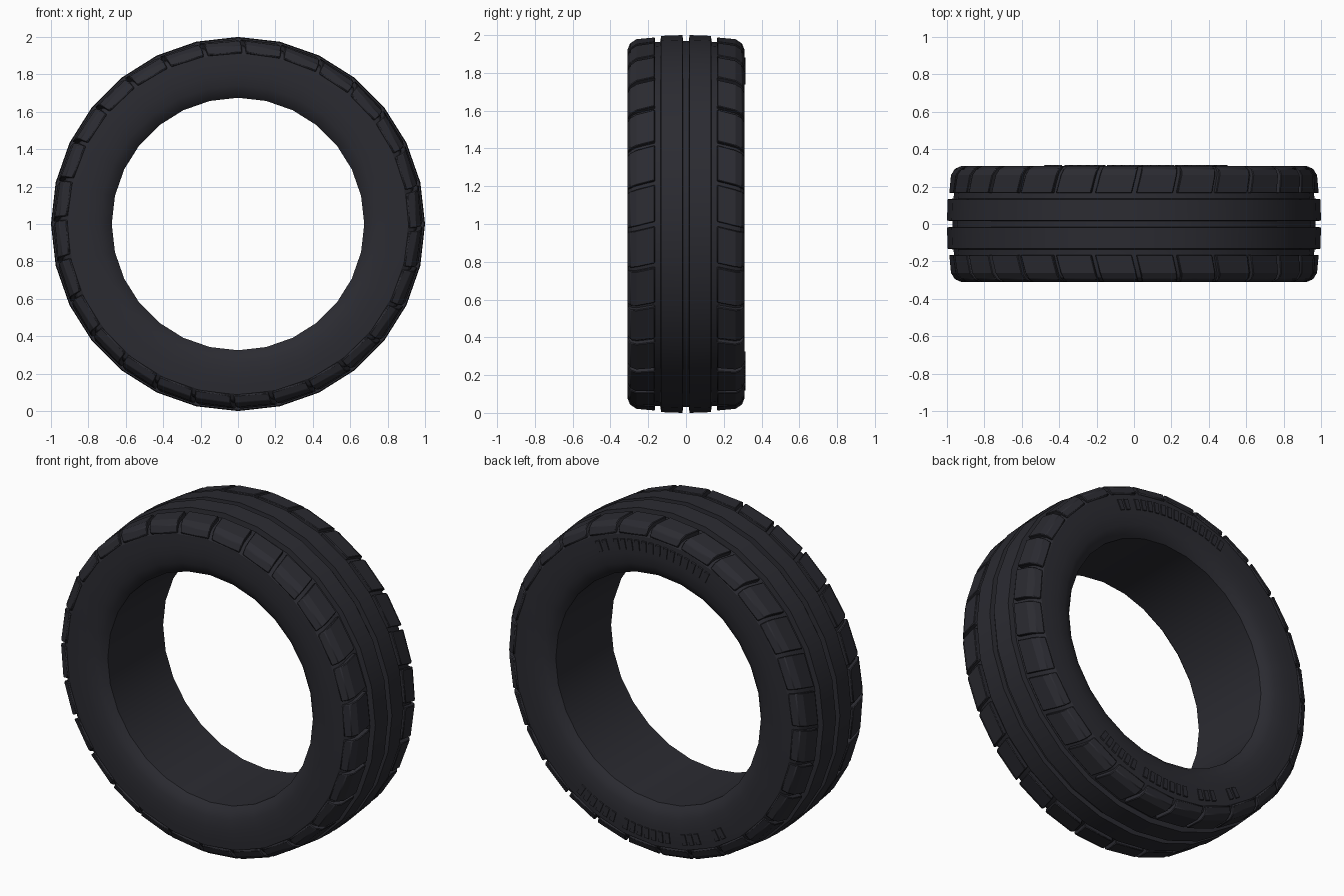
import bpy, bmesh
from math import sin, cos, radians, tau

SEGMENTS = 28
STEP = tau / SEGMENTS

default = bpy.data.objects.get("Cube")
if default:
    bpy.data.objects.remove(default, do_unlink=True)

rubber = bpy.data.materials.new("dark_rubber")
rubber.use_nodes = True
colour = (0.024, 0.024, 0.031, 1)
rubber.diffuse_color = colour
shader = rubber.node_tree.nodes["Principled BSDF"]
shader.inputs["Base Color"].default_value = colour
shader.inputs["Roughness"].default_value = 0.8


def ring_point(y, r, angle):
    """Point at a clockwise angle from the top of the wheel."""
    return (r * sin(angle), y, 1 + r * cos(angle))


def finish(name, bm, bevel=0):
    bmesh.ops.recalc_face_normals(bm, faces=bm.faces)
    mesh = bpy.data.meshes.new(name)
    bm.to_mesh(mesh)
    bm.free()
    mesh.materials.append(rubber)
    obj = bpy.data.objects.new(name, mesh)
    bpy.context.collection.objects.link(obj)
    bpy.ops.object.select_all(action='DESELECT')
    obj.select_set(True)
    bpy.context.view_layer.objects.active = obj
    bpy.ops.object.shade_smooth_by_angle(angle=radians(25))
    if bevel:
        mod = obj.modifiers.new("edge_chamfer", 'BEVEL')
        mod.width = bevel
        mod.segments = 1
    return obj


def prism(bm, section, start, end, skew=0):
    """Close a (y, r) section between two angles, sheared along y."""
    inner = abs(section[0][0])
    rows = [[bm.verts.new(ring_point(y, r, a + skew * (abs(y) - inner)))
             for y, r in section] for a in (start, end)]
    n = len(section)
    for i in range(n):
        j = (i + 1) % n
        bm.faces.new((rows[0][i], rows[0][j], rows[1][j], rows[1][i]))
    bm.faces.new(rows[0])
    bm.faces.new(rows[1][::-1])


# Tyre body: centre groove, ribs, side grooves, shoulder, sidewall and bore
half = [(0.016, 0.97), (0.018, 1.0), (0.132, 0.996), (0.136, 0.965),
        (0.165, 0.962), (0.26, 0.955), (0.285, 0.942), (0.307, 0.91),
        (0.31, 0.86), (0.31, 0.80), (0.302, 0.74), (0.285, 0.70), (0.26, 0.675)]
profile = half + [(-y, r) for y, r in reversed(half)]
bm = bmesh.new()
rings = [[bm.verts.new(ring_point(y, r, k * STEP)) for y, r in profile]
         for k in range(SEGMENTS)]
for k in range(SEGMENTS):
    a, b = rings[k], rings[(k + 1) % SEGMENTS]
    for i in range(len(profile)):
        j = (i + 1) % len(profile)
        bm.faces.new((a[i], a[j], b[j], b[i]))
finish("tyre_body", bm)

# Shoulder tread blocks, mirrored front to back
block = [(0.165, 0.988), (0.262, 0.979), (0.296, 0.957), (0.312, 0.918),
         (0.295, 0.905), (0.165, 0.93)]
gap = radians(0.7)
for name, side in (("front", -1), ("back", 1)):
    bm = bmesh.new()
    for k in range(SEGMENTS):
        prism(bm, [(side * y, r) for y, r in block],
              k * STEP + gap, (k + 1) * STEP - gap, skew=0.25)
    finish(name + "_tread_blocks", bm, bevel=0.004)

# Plain raised ribs on the back sidewall: (first angle, count) in degrees
bar = [(0.30, 0.815), (0.3155, 0.82), (0.3155, 0.88), (0.30, 0.885)]
pitch, width = 3.1, 1.9
groups = {"upper_sidewall_ribs": [(-25, 14), (20.5, 2)],
          "lower_sidewall_ribs": [(145.5, 6), (167, 7), (193, 3), (208, 2)]}
for name, runs in groups.items():
    bm = bmesh.new()
    for first, count in runs:
        for i in range(count):
            start = first + i * pitch
            prism(bm, bar, radians(start), radians(start + width))
    finish(name, bm)
